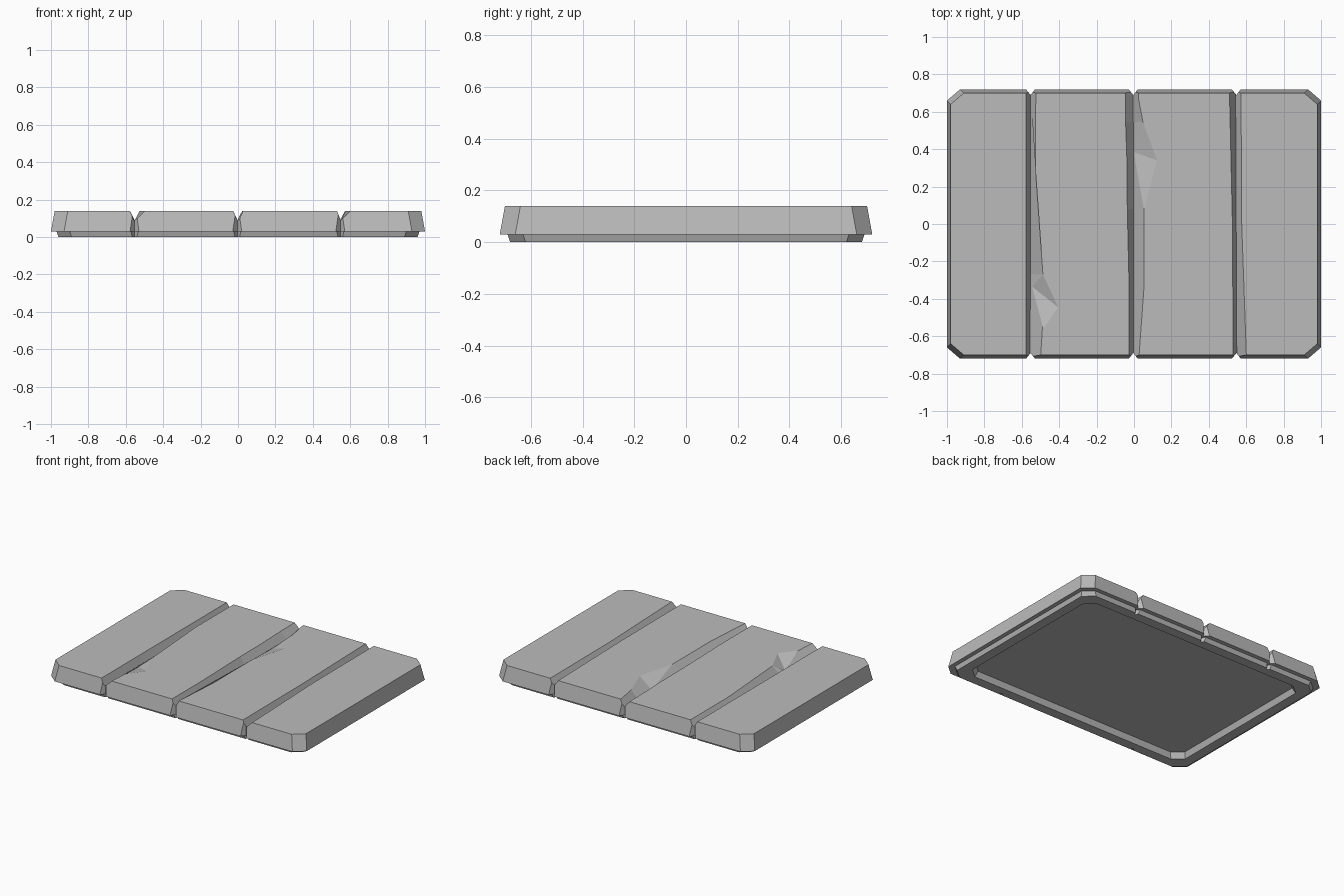
import bpy
import bmesh
from mathutils import Vector

cube = bpy.data.objects.get("Cube")
if cube:
    bpy.data.objects.remove(cube)

stone = bpy.data.materials.new("grey stone")
stone.use_nodes = True
GREY = (0.5, 0.5, 0.5, 1)
stone.diffuse_color = GREY
stone.node_tree.nodes["Principled BSDF"].inputs["Base Color"].default_value = GREY


def finish(name, bm):
    bmesh.ops.recalc_face_normals(bm, faces=bm.faces)
    mesh = bpy.data.meshes.new(name)
    bm.to_mesh(mesh)
    bm.free()
    mesh.materials.append(stone)
    obj = bpy.data.objects.new(name, mesh)
    bpy.context.collection.objects.link(obj)
    return obj


def loft(name, loops):
    """Skin a stack of equal closed loops and cap both ends."""
    bm = bmesh.new()
    rings = [[bm.verts.new(p) for p in loop] for loop in loops]
    for a, b in zip(rings, rings[1:]):
        for i in range(len(a)):
            j = (i + 1) % len(a)
            bm.faces.new((a[i], a[j], b[j], b[i]))
    bm.faces.new(rings[0])
    bm.faces.new(rings[-1])
    return finish(name, bm)


def octagon(inset, z):
    """Rectangle with clipped corners."""
    x, y = 1 - inset, 0.72 - inset
    cx, cy = x - 0.07, y - 0.06
    return [(cx, -y, z), (x, -cy, z), (x, cy, z), (cx, y, z),
            (-cx, y, z), (-x, cy, z), (-x, -cy, z), (-cx, -y, z)]


TOP, VALLEY, LIP = 0.14, 0.088, 0.03
cutters = []


def groove(rows):
    """V trench from rows of (y, left edge, valley, right edge)."""
    loops = []
    for y, left, mid, right in rows:
        # keep the wall slopes going above the top face
        k = 1 + 0.05 / (TOP - VALLEY)
        loops.append([(mid + (left - mid) * k, y, TOP + 0.05),
                      (mid, y, VALLEY),
                      (mid + (right - mid) * k, y, TOP + 0.05)])
    cutters.append(loft("groove_cutter", loops))


def notch(x, side, half, mouth, tip, z0, z1):
    """Upright V nick in the front or back edge."""
    plan = [(x - half, side * mouth), (x, side * tip), (x + half, side * mouth)]
    cutters.append(loft("notch_cutter", [[(px, py, z) for px, py in plan] for z in (z0, z1)]))


def chip(rim, valley):
    """Broken corner falling from three rim points to the valley."""
    bm = bmesh.new()
    for x, y in rim:
        bm.verts.new((x, y, TOP))
    bm.verts.new((*valley, VALLEY))
    for x, y in rim + [valley]:
        bm.verts.new((x, y, TOP + 0.06))
    bmesh.ops.convex_hull(bm, input=bm.verts)
    cutters.append(finish("chip_cutter", bm))


# Slab with tapered sides, stepped foot and hollow underside
slab = loft("stone_slab", [octagon(i, z) for i, z in (
    (0.02, TOP), (0, LIP), (0.03, LIP), (0.04, 0), (0.11, 0), (0.125, 0.04))])

# Grooves between the four planks
groove([(-0.8, -0.578, -0.556, -0.505), (-0.27, -0.578, -0.554, -0.487),
        (0.8, -0.578, -0.552, -0.525)])
groove([(-0.8, -0.026, -0.003, 0.02), (0.08, -0.036, -0.002, 0.053),
        (0.545, -0.045, -0.004, 0.048), (0.8, -0.05, -0.006, 0.022)])
groove([(-0.8, 0.53, 0.55, 0.604), (0.8, 0.508, 0.543, 0.572)])

# Nicks where the grooves meet the edges
for x in (-0.553, -0.004, 0.547):
    for side in (-1, 1):
        notch(x, side, 0.032, 0.73, 0.69, LIP - 0.02, TOP + 0.1)
        notch(x, side, 0.025, 0.70, 0.66, -0.05, LIP + 0.001)

# Broken chips along two planks
chip([(-0.487, -0.27), (-0.405, -0.445), (-0.485, -0.56)], (-0.545, -0.335))
chip([(0.053, 0.08), (0.123, 0.34), (0.048, 0.545)], (-0.002, 0.385))

# Apply the cuts, then remove the cutters
for c in cutters:
    c.hide_render = True
    mod = slab.modifiers.new("cut", "BOOLEAN")
    mod.operation = "DIFFERENCE"
    mod.solver = "EXACT"
    mod.object = c
depsgraph = bpy.context.evaluated_depsgraph_get()
mesh = bpy.data.meshes.new_from_object(slab.evaluated_get(depsgraph))
slab.modifiers.clear()
slab.data = mesh
mesh.name = "stone_slab"
mesh.materials.clear()
mesh.materials.append(stone)
for poly in mesh.polygons:
    poly.material_index = 0
    poly.use_smooth = False
for c in cutters:
    bpy.data.objects.remove(c)
